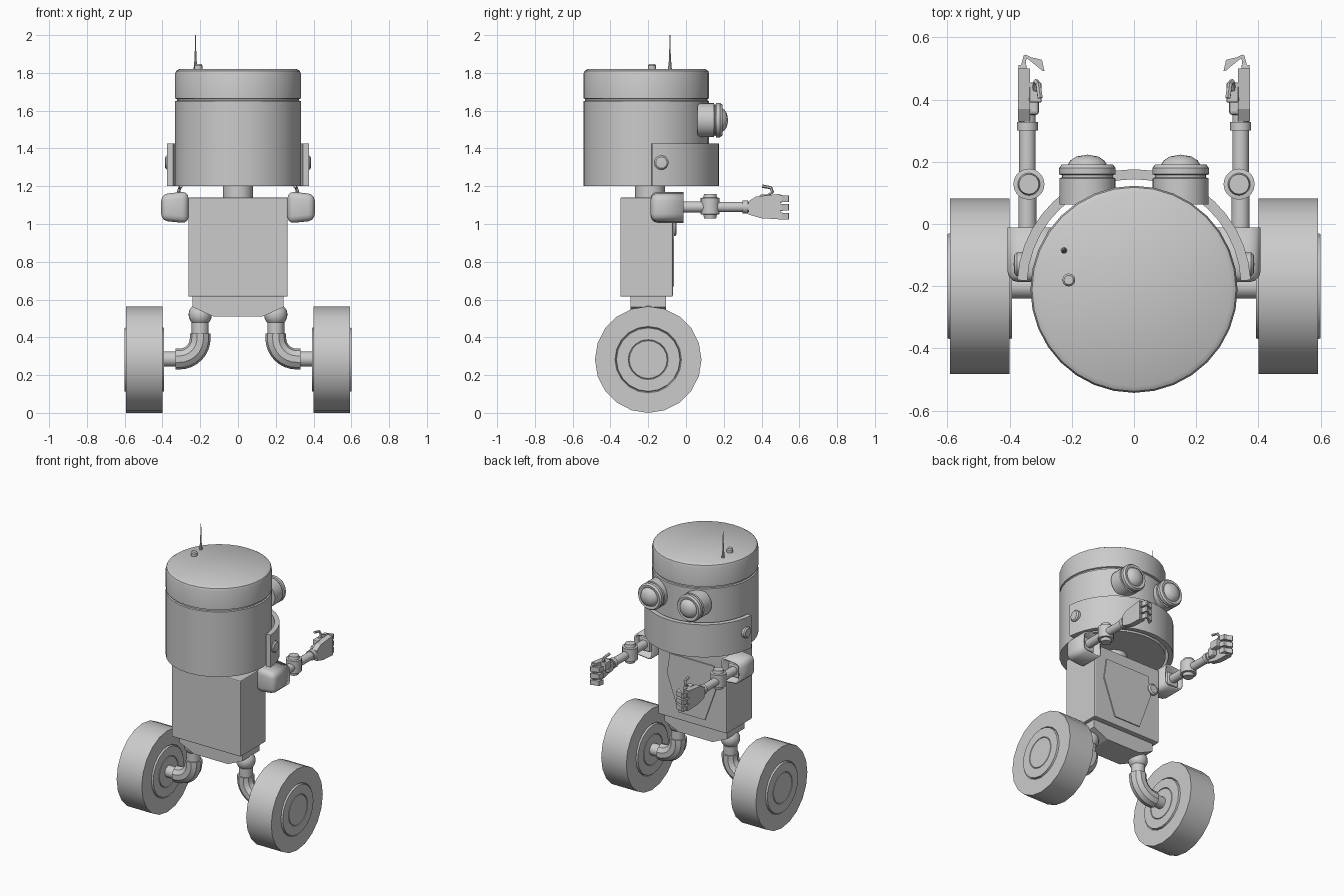
import bpy, bmesh, math
from mathutils import Vector

if "Cube" in bpy.data.objects:
    bpy.data.objects.remove(bpy.data.objects["Cube"])


def finish(name, bm, smooth=True):
    bmesh.ops.recalc_face_normals(bm, faces=bm.faces)
    me = bpy.data.meshes.new(name)
    bm.to_mesh(me)
    bm.free()
    ob = bpy.data.objects.new(name, me)
    bpy.context.collection.objects.link(ob)
    if smooth:
        shade(ob)
    return ob


def shade(ob):
    bpy.ops.object.select_all(action='DESELECT')
    ob.select_set(True)
    bpy.context.view_layer.objects.active = ob
    bpy.ops.object.shade_smooth_by_angle(angle=math.radians(35))


def lathe(name, profile, loc, axis=(0, 0, 1), n=24):
    """Turn (radius, height) points around an axis through loc."""
    q = Vector(axis).to_track_quat('Z', 'Y')
    bm = bmesh.new()
    rings = [[bm.verts.new(Vector(loc) + q @ Vector((r * math.cos(2 * math.pi * i / n),
              r * math.sin(2 * math.pi * i / n), h))) for i in range(n)] for r, h in profile]
    for a, b in zip(rings, rings[1:]):
        for i in range(n):
            j = (i + 1) % n
            bm.faces.new((a[i], a[j], b[j], b[i]))
    bmesh.ops.remove_doubles(bm, verts=bm.verts, dist=1e-5)
    return finish(name, bm)


def rod(name, r, p, q, n=16):
    d = Vector(q) - Vector(p)
    return lathe(name, [(0, 0), (r, 0), (r, d.length), (0, d.length)], p, d, n)


def prism(name, pts, d):
    """Extrude a flat outline of 3D points by vector d."""
    bm = bmesh.new()
    f = bm.faces.new([bm.verts.new(p) for p in pts])
    g = bmesh.ops.extrude_face_region(bm, geom=[f])
    bmesh.ops.translate(bm, vec=d, verts=[v for v in g['geom'] if isinstance(v, bmesh.types.BMVert)])
    return finish(name, bm, False)


def box(name, lo, hi, bevel=0):
    x0, x1 = sorted((lo[0], hi[0]))
    ob = prism(name, [(x0, lo[1], lo[2]), (x1, lo[1], lo[2]), (x1, hi[1], lo[2]), (x0, hi[1], lo[2])],
               (0, 0, hi[2] - lo[2]))
    if bevel:
        m = ob.modifiers.new('bevel', 'BEVEL')
        m.width, m.segments = bevel, 2
    return ob


def tube(name, pts, r, res=3):
    cu = bpy.data.curves.new(name, 'CURVE')
    cu.dimensions, cu.bevel_depth, cu.bevel_resolution, cu.use_fill_caps = '3D', r, res, True
    sp = cu.splines.new('POLY')
    sp.points.add(len(pts) - 1)
    for p, c in zip(sp.points, pts):
        p.co = (*c, 1)
    ob = bpy.data.objects.new(name, cu)
    bpy.context.collection.objects.link(ob)
    bpy.ops.object.select_all(action='DESELECT')
    ob.select_set(True)
    bpy.context.view_layer.objects.active = ob
    bpy.ops.object.convert(target='MESH')
    shade(bpy.context.object)


# head drum with lid groove, and neck
lathe('head', [(0, 1.2), (.333, 1.2), (.333, 1.65), (.324, 1.653), (.324, 1.662), (.333, 1.665),
               (.333, 1.795), (.328, 1.81), (.312, 1.82), (0, 1.82)], (0, -.21, 0), n=32)
rod('neck', .08, (0, -.19, 1.1), (0, -.19, 1.22))

# antenna and top button
lathe('antenna', [(0, 0), (.01, 0), (.008, .03), (.005, .05), (.002, .18), (0, .18)],
      (-.225, -.085, 1.82), n=8)
lathe('top_button', [(0, 0), (.021, 0), (.021, .02), (.015, .028), (0, .028)], (-.21, -.18, 1.82), n=12)

# jaw band wrapped round the face
arc = [math.radians(3 + 174 * i / 20) for i in range(21)]
outline = [(.376 * math.cos(a), -.2 + .376 * math.sin(a), 1.2) for a in arc]
outline += [(.344 * math.cos(a), -.2 + .344 * math.sin(a), 1.2) for a in reversed(arc)]
shade(prism('jaw_band', outline, (0, 0, .225)))

# torso, pelvis and chest details
box('torso', (-.263, -.348, .615), (.263, -.07, 1.14), .006)
prism('pelvis', [(-.24, -.295, .615), (-.24, -.295, .56), (-.13, -.295, .51), (.13, -.295, .51),
                 (.24, -.295, .56), (.24, -.295, .615)], (0, .19, 0))
prism('chest_panel', [(-.17, -.075, 1.06), (.17, -.075, 1.06), (.19, -.075, .92), (.1, -.075, .67),
                      (-.1, -.075, .67), (-.19, -.075, .92)], (0, .012, 0))
lathe('chest_button', [(0, 0), (.038, 0), (.038, .018), (.028, .026), (0, .026)],
      (-.205, -.075, .975), (0, 1, 0), 16)

for s, side in ((1, 'right_'), (-1, 'left_')):
    # eye barrel, rim and lens dome
    lathe(side + 'eye', [(0, 0), (.09, 0), (.09, .085), (.082, .088), (.082, .095), (.091, .098),
                         (.091, .118), (.082, .13), (.07, .13), (.064, .126), (.055, .142),
                         (.035, .155), (0, .161)], (s * .15, .062, 1.55), (0, 1, 0), 24)
    lathe(side + 'jaw_bolt', [(0, 0), (.038, 0), (.038, .035), (.03, .043), (0, .045)],
          (s * .342, -.13, 1.325), (s, 0, 0), 16)

    # leg: hip ball, bent pipe, axle
    ball = [(.062 * math.sin(math.pi * i / 10), -.062 * math.cos(math.pi * i / 10)) for i in range(11)]
    lathe(side + 'hip_ball', ball, (s * .2, -.2, .52), n=20)
    rod(side + 'shin', .045, (s * .2, -.2, .4), (s * .2, -.2, .5))
    bend = [(s * (.31 - .11 * math.cos(t)), -.2, .395 - .11 * math.sin(t))
            for t in [math.pi / 2 * i / 8 for i in range(9)]]
    tube(side + 'leg_bend', [(s * .2, -.2, .42)] + bend + [(s * .33, -.2, .285)], .055)
    rod(side + 'axle', .04, (s * .31, -.2, .285), (s * .42, -.2, .285))

    # wheel with raised hub on both faces
    half = [(0, .104), (.1, .104), (.103, .099), (.106, .104), (.168, .104), (.171, .09),
            (.176, .096), (.282, .096)]
    lathe(side + 'wheel', half + [(r, -h) for r, h in reversed(half)], (s * .496, -.2, .282), (1, 0, 0), 20)

    # shoulder cup, open towards the arm
    bm = bmesh.new()
    bmesh.ops.create_cube(bm, size=1)
    for v in bm.verts:
        inner = v.co.x < 0
        zh = .085 if inner else .07
        v.co = (s * (.262 if inner else .407), -.187 if v.co.y < 0 else -.012,
                1.088 + (zh if v.co.z > 0 else -zh))
    front = max(bm.faces, key=lambda f: f.calc_center_median().y)
    keep = set(front.edges)
    bmesh.ops.delete(bm, geom=[front], context='FACES_ONLY')
    bmesh.ops.bevel(bm, geom=[e for e in bm.edges if e not in keep], offset=.035, segments=3,
                    profile=.5, affect='EDGES', clamp_overlap=True)
    cup = finish(side + 'shoulder', bm)
    m = cup.modifiers.new('wall', 'SOLIDIFY')
    m.thickness, m.offset = .012, -1

    # arm: joint, upper arm, elbow, forearm, wrist
    x = s * .343
    box(side + 'shoulder_joint', (x - .045, -.16, 1.04), (x + .045, -.03, 1.135), .012)
    rod(side + 'upper_arm', .029, (x, -.05, 1.09), (x, .1, 1.09))
    lathe(side + 'elbow', [(0, -.065), (.032, -.065), (.036, -.045), (.05, -.043), (.05, .043),
                           (.036, .045), (.032, .065), (0, .065)], (s * .338, .128, 1.095), n=20)
    rod(side + 'forearm', .027, (x, .15, 1.09), (x, .36, 1.09))
    rod(side + 'wrist', .034, (x, .3, 1.09), (x, .328, 1.09))

    # hand: tapered palm, thumb and curled fingers
    prism(side + 'palm', [(s * .335, .33, 1.05), (s * .335, .33, 1.12), (s * .335, .37, 1.145),
                          (s * .335, .5, 1.16), (s * .335, .5, 1.025), (s * .335, .4, 1.03)],
          (s * .038, 0, 0))
    box(side + 'thumb_mound', (s * .305, .35, 1.06), (s * .345, .405, 1.13), .012)
    box(side + 'thumb_base', (s * .297, .39, 1.1), (s * .337, .455, 1.155), .006)
    tube(side + 'thumb', [(s * .32, .42, 1.14), (s * .315, .458, 1.17), (s * .308, .45, 1.192),
                          (s * .302, .405, 1.2)], .009, 1)
    for i in range(3):
        z = 1.042 + i * .046
        box(side + 'knuckle', (s * .345, .485, z - .019), (s * .372, .512, z + .019), .004)
        path = [(.366, .5), (.355, .542), (.348, .545), (.303, .522), (.294, .492), (.288, .492),
                (.296, .528), (.346, .532), (.35, .5)]
        if i < 3:
            prism(side + 'finger', [(s * a, b, z - .017) for a, b in path], (0, 0, .034))
